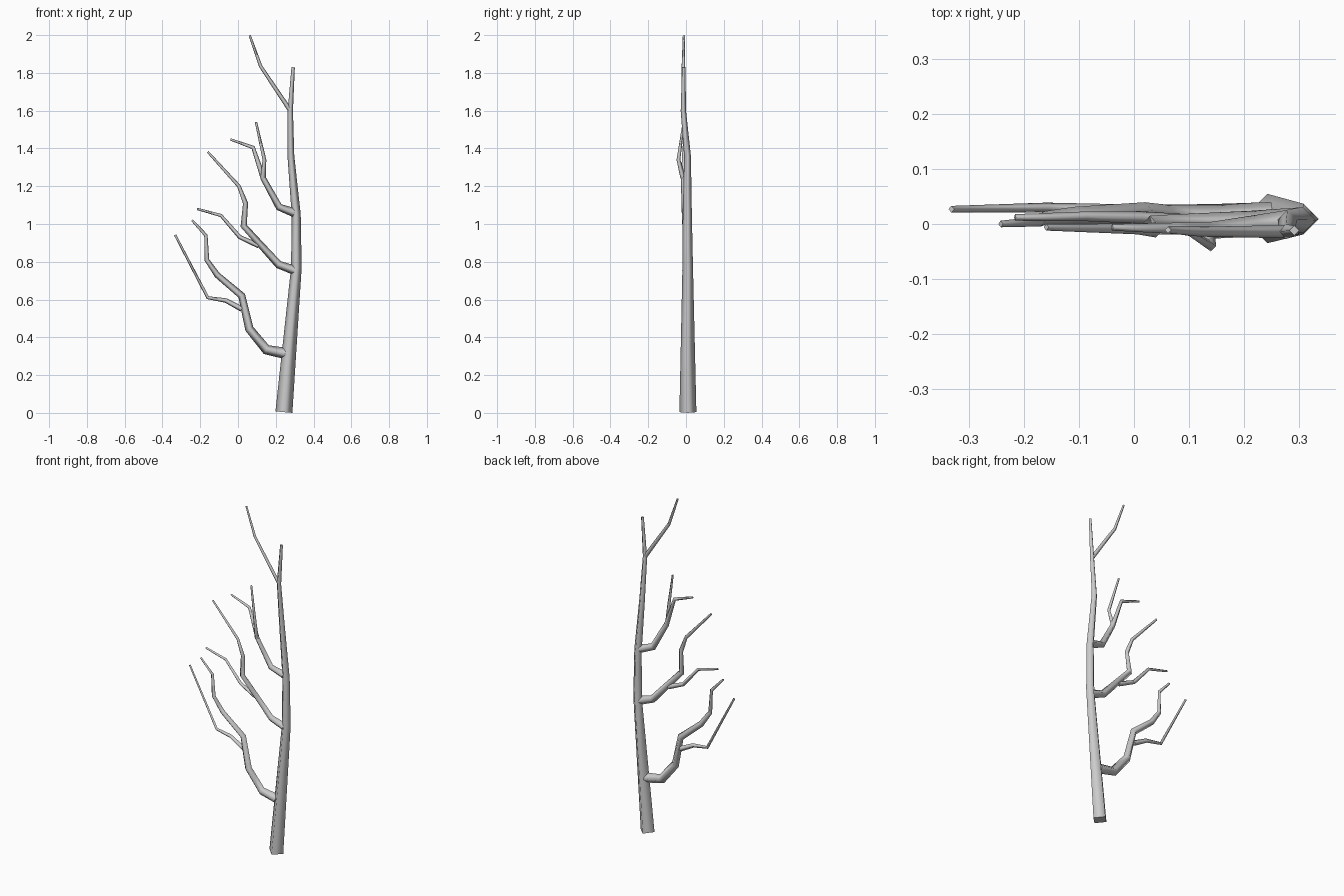
import bpy, bmesh
from mathutils import Vector

if "Cube" in bpy.data.objects:
    bpy.data.objects.remove(bpy.data.objects["Cube"])


def limb(name, points, r0, r1, radii=None):
    """Tapered four-sided tube along (x, y, z) points, edges facing front and back."""
    pts = [Vector(p) for p in points]
    last = len(pts) - 1
    bm = bmesh.new()
    rings = []
    for i, p in enumerate(pts):
        a = (p - pts[i - 1]).normalized() if i else Vector()
        b = (pts[i + 1] - p).normalized() if i < last else Vector()
        t = (a + b).normalized()
        u = Vector((0, 1, 0))
        u = (u - t * u.dot(t)).normalized()
        v = t.cross(u)
        r = radii[i] if radii else r0 + (r1 - r0) * i / last
        rings.append([bm.verts.new(p + d * r) for d in (u, v, -u, -v)])
    for lo, hi in zip(rings, rings[1:]):
        for k in range(4):
            n = (k + 1) % 4
            bm.faces.new((lo[k], lo[n], hi[n], hi[k])).smooth = True
    bm.faces.new(rings[0][::-1])
    bm.faces.new(rings[-1])
    # crisp rim around the cut ends
    for ring in (rings[0], rings[-1]):
        for k in range(4):
            bm.edges.get((ring[k], ring[(k + 1) % 4])).smooth = False
    bmesh.ops.recalc_face_normals(bm, faces=bm.faces)
    me = bpy.data.meshes.new(name)
    bm.to_mesh(me)
    bm.free()
    ob = bpy.data.objects.new(name, me)
    bpy.context.collection.objects.link(ob)
    return ob


# main trunk
limb("trunk", [(.243, .010, .004), (.309, .009, .77), (.308, .007, 1.05),
               (.28, .008, 1.36), (.277, -.014, 1.60), (.292, -.012, 1.83)],
     0, 0, [.045, .028, .024, .018, .014, .009])

# lower branch and its twig
limb("lower_branch", [(.25, .01, .315), (.15, .01, .335), (.06, .012, .445),
                      (.02, .02, .62), (-.11, .015, .73), (-.165, .01, .81),
                      (-.17, .005, .94), (-.243, 0, 1.02)], .03, .006)
limb("lower_twig", [(.02, .02, .55), (-.065, .025, .595), (-.16, .03, .61),
                    (-.333, .027, .942)], .015, .006)

# middle branch and its twig
limb("middle_branch", [(.30, .005, .755), (.215, .003, .785), (.03, -.002, .99),
                       (.04, -.011, 1.11), (.005, -.009, 1.20),
                       (-.16, -.006, 1.382)], .025, .006)
limb("middle_twig", [(.11, .003, .885), (.01, .012, .93), (-.09, .014, 1.045),
                     (-.217, .012, 1.08)], .014, .006)

# upper branch and its twig
limb("upper_branch", [(.297, .004, 1.06), (.217, -.004, 1.09), (.135, -.012, 1.24),
                      (.08, -.008, 1.405), (-.04, -.006, 1.448)], .024, .006)
limb("upper_twig", [(.133, -.016, 1.245), (.14, -.04, 1.34), (.095, -.012, 1.54)],
     .014, .006)

# thin fork at the top
limb("top_twig", [(.277, -.014, 1.60), (.12, -.014, 1.835), (.062, -.011, 1.998)],
     .012, .006)
